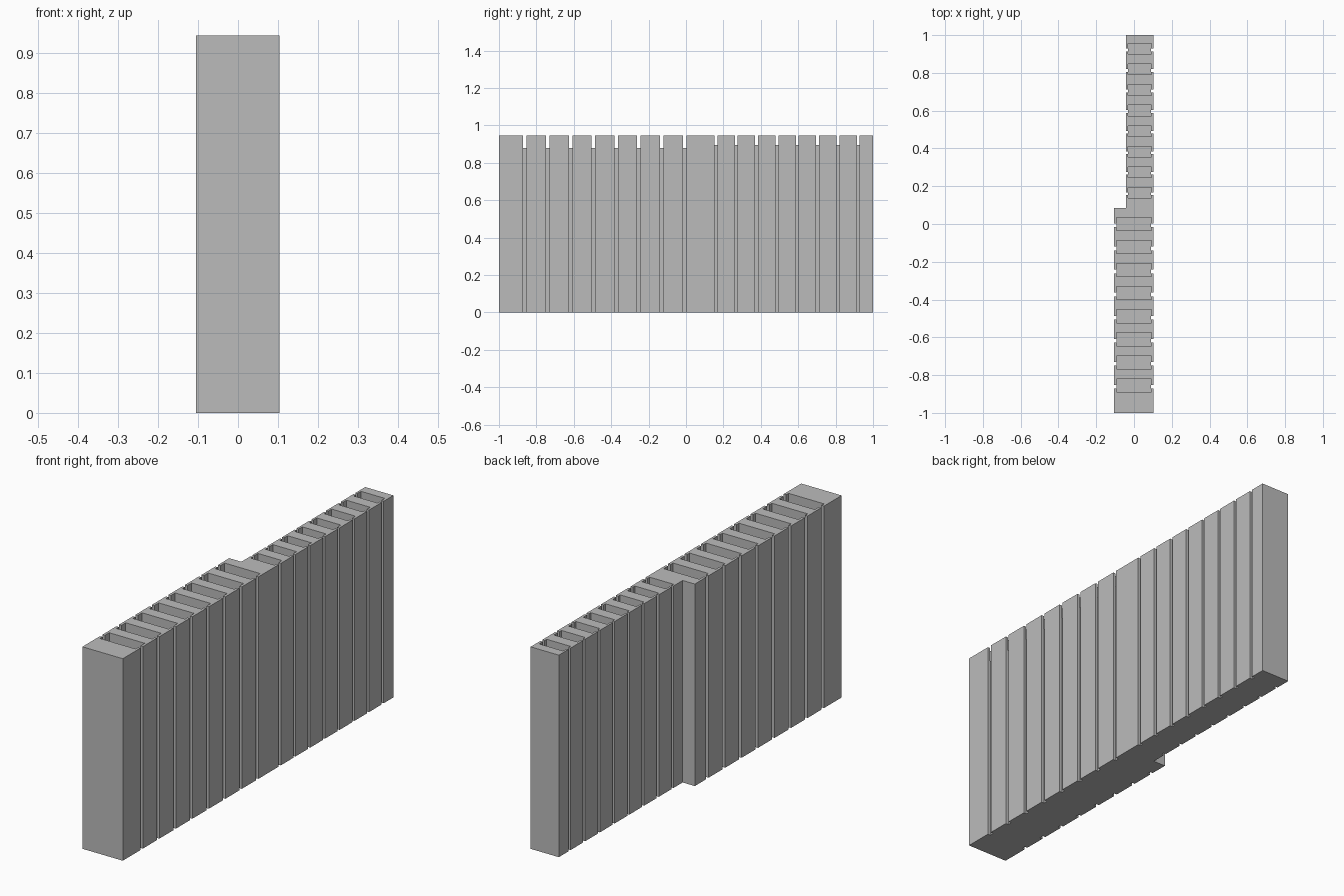
import bpy
import bmesh

cube = bpy.data.objects.get("Cube")
if cube:
    bpy.data.objects.remove(cube, do_unlink=True)

HEIGHT = 0.945
RIGHT, LEFT, LEFT_THIN = -0.105, 0.104, -0.042
STEP_Y = 0.085

grey = bpy.data.materials.new("plain grey")
grey.use_nodes = True
grey.diffuse_color = (0.5, 0.5, 0.5, 1)
grey.node_tree.nodes["Principled BSDF"].inputs["Base Color"].default_value = grey.diffuse_color


def add_object(name, bm):
    bmesh.ops.recalc_face_normals(bm, faces=bm.faces)
    mesh = bpy.data.meshes.new(name)
    bm.to_mesh(mesh)
    bm.free()
    mesh.materials.append(grey)
    obj = bpy.data.objects.new(name, mesh)
    bpy.context.collection.objects.link(obj)
    return obj


def add_box(bm, x0, x1, y0, y1, z0, z1):
    verts = bmesh.ops.create_cube(bm, size=1)["verts"]
    bmesh.ops.scale(bm, verts=verts, vec=(x1 - x0, y1 - y0, z1 - z0))
    bmesh.ops.translate(bm, verts=verts, vec=((x0 + x1) / 2, (y0 + y1) / 2, (z0 + z1) / 2))


# Stepped wall block, extruded from its plan
bm = bmesh.new()
plan = [(RIGHT, -1), (LEFT, -1), (LEFT, 1), (LEFT_THIN, 1), (LEFT_THIN, STEP_Y), (RIGHT, STEP_Y)]
base = bm.faces.new([bm.verts.new((x, y, 0)) for x, y in plan])
top = bmesh.ops.extrude_face_region(bm, geom=[base])["geom"]
bmesh.ops.translate(bm, vec=(0, 0, HEIGHT), verts=[v for v in top if isinstance(v, bmesh.types.BMVert)])
wall = add_object("stepped_wall", bm)

# Top pockets and full-height side grooves of the thick and thin halves
pockets, grooves = bmesh.new(), bmesh.new()


def add_row(side, shell, floor, first, pitch, groove, pocket, offset):
    for i in range(8):
        y = first + i * pitch
        mid = y + offset
        add_box(pockets, side + shell, LEFT - 0.0125, mid - pocket / 2, mid + pocket / 2, floor, HEIGHT + 0.1)
        # Grooves run just past the pocket edge so the two cuts join
        for x0, x1 in ((side - 0.1, side + shell + 0.001), (LEFT - 0.0135, LEFT + 0.1)):
            add_box(grooves, x0, x1, y - groove / 2, y + groove / 2, -0.1, HEIGHT + 0.2)


add_row(RIGHT, 0.0125, 0.88, -0.861, 0.1219, 0.019, 0.069, 0.007)
add_row(LEFT_THIN, 0.0105, 0.895, 0.160, 0.1087, 0.015, 0.056, 0.006)

# Cut the wall, then drop the cutters
cutters = [add_object("pocket_cutter", pockets), add_object("groove_cutter", grooves)]
for cutter in cutters:
    cutter.hide_render = True
    cut = wall.modifiers.new(cutter.name, "BOOLEAN")
    cut.operation = "DIFFERENCE"
    cut.solver = "EXACT"
    cut.object = cutter
bpy.context.view_layer.objects.active = wall
wall.select_set(True)
for name in [m.name for m in wall.modifiers]:
    bpy.ops.object.modifier_apply(modifier=name)
for cutter in cutters:
    bpy.data.objects.remove(cutter, do_unlink=True)
